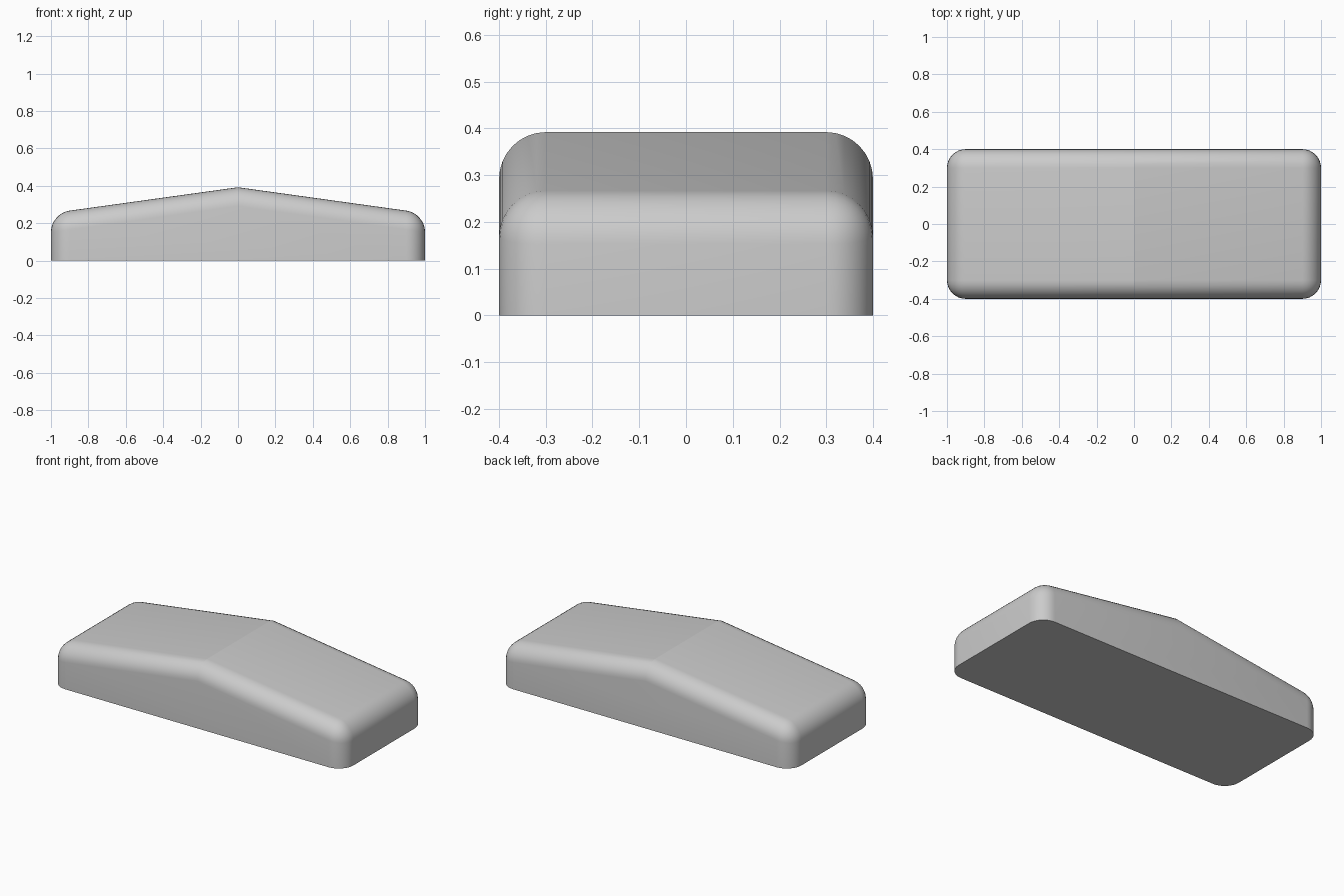
import bpy, bmesh, math

cube = bpy.data.objects.get("Cube")
if cube:
    bpy.data.objects.remove(cube, do_unlink=True)

HALF_LENGTH, HALF_WIDTH = 1.0, 0.4
END_HEIGHT, RIDGE_HEIGHT = 0.253, 0.392
RADIUS = 0.1

# Plain grey material
grey = bpy.data.materials.new("grey")
grey.use_nodes = True
color = (0.6, 0.6, 0.6, 1)
grey.diffuse_color = color
grey.node_tree.nodes["Principled BSDF"].inputs["Base Color"].default_value = color

# Gabled side profile, extruded across the width
profile = [(-HALF_LENGTH, 0), (HALF_LENGTH, 0), (HALF_LENGTH, END_HEIGHT),
           (0, RIDGE_HEIGHT), (-HALF_LENGTH, END_HEIGHT)]
bm = bmesh.new()
face = bm.faces.new([bm.verts.new((x, -HALF_WIDTH, z)) for x, z in profile])
extruded = bmesh.ops.extrude_face_region(bm, geom=[face])["geom"]
bmesh.ops.translate(bm, vec=(0, 2 * HALF_WIDTH, 0),
                    verts=[v for v in extruded if isinstance(v, bmesh.types.BMVert)])
bmesh.ops.recalc_face_normals(bm, faces=bm.faces)


# Round every edge except the base outline and the ridge
def is_rounded(edge):
    on_base = all(v.co.z < 0.001 for v in edge.verts)
    on_ridge = all(abs(v.co.x) < 0.001 for v in edge.verts)
    return not (on_base or on_ridge)


bmesh.ops.bevel(bm, geom=[e for e in bm.edges if is_rounded(e)], offset=RADIUS,
                offset_type='OFFSET', segments=8, profile=0.5, affect='EDGES',
                clamp_overlap=True)
bmesh.ops.recalc_face_normals(bm, faces=bm.faces)

mesh = bpy.data.meshes.new("rounded_body")
bm.to_mesh(mesh)
bm.free()
mesh.materials.append(grey)
body = bpy.data.objects.new("rounded_body", mesh)
bpy.context.collection.objects.link(body)

# Smooth rounded edges while keeping the ridge and base crisp
bpy.ops.object.select_all(action='DESELECT')
body.select_set(True)
bpy.context.view_layer.objects.active = body
bpy.ops.object.shade_smooth_by_angle(angle=math.radians(15))
